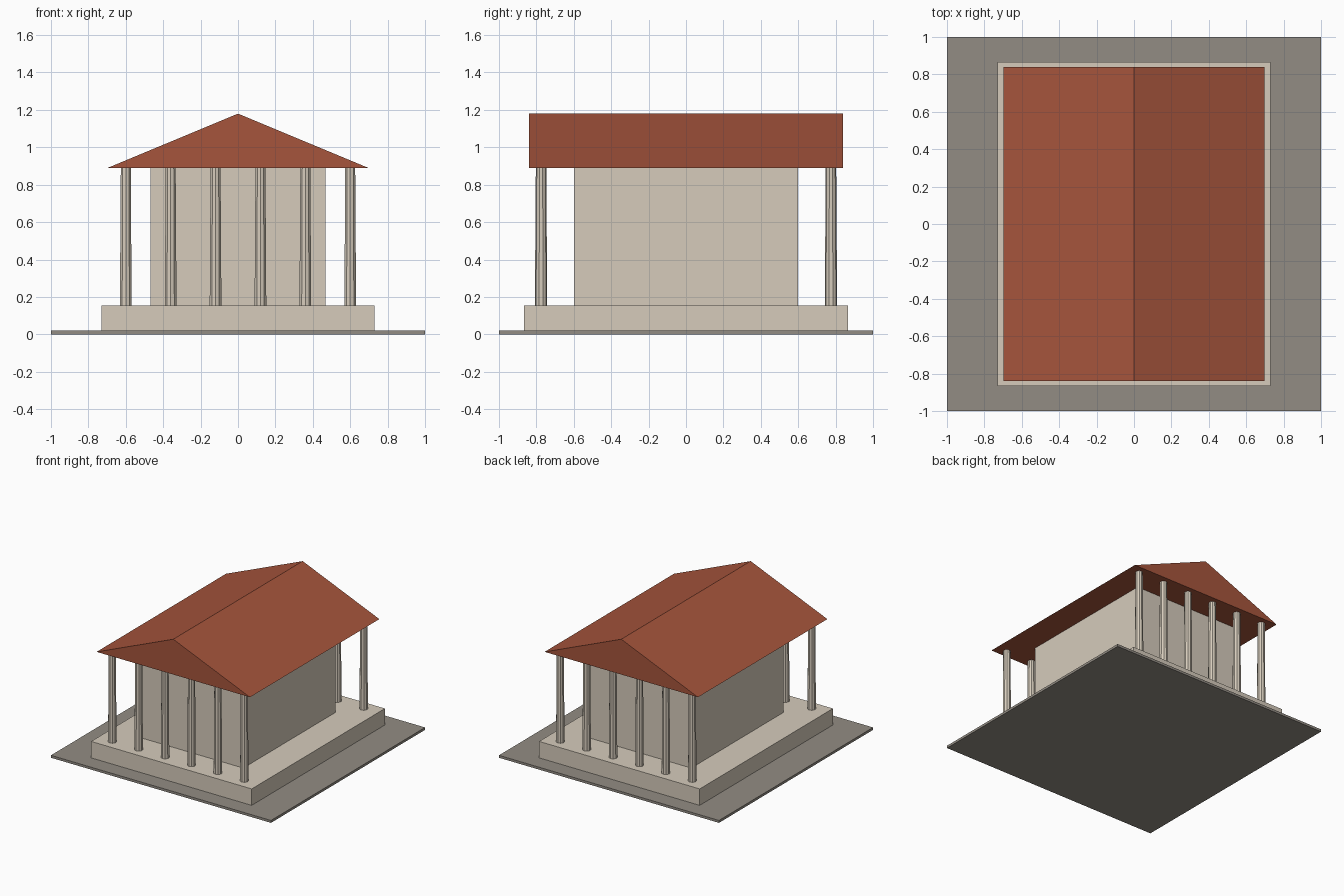
import bpy
import bmesh

cube = bpy.data.objects.get("Cube")
if cube:
    bpy.data.objects.remove(cube, do_unlink=True)


def material(name, color):
    mat = bpy.data.materials.new(name)
    mat.use_nodes = True
    mat.diffuse_color = (*color, 1)
    mat.node_tree.nodes["Principled BSDF"].inputs["Base Color"].default_value = (*color, 1)
    return mat


stone = material("pale stone", (0.67, 0.60, 0.50))
paving = material("grey paving", (0.29, 0.265, 0.23))
tile = material("terracotta tile", (0.38, 0.09, 0.045))


def add_object(name, bm, mat):
    bmesh.ops.recalc_face_normals(bm, faces=bm.faces)
    mesh = bpy.data.meshes.new(name)
    bm.to_mesh(mesh)
    bm.free()
    mesh.materials.append(mat)
    obj = bpy.data.objects.new(name, mesh)
    bpy.context.collection.objects.link(obj)
    return obj


def box(name, half_x, half_y, bottom, top, mat):
    bm = bmesh.new()
    bmesh.ops.create_cube(bm, size=2)
    for v in bm.verts:
        v.co = (v.co.x * half_x, v.co.y * half_y, top if v.co.z > 0 else bottom)
    return add_object(name, bm, mat)


def column(name, x, y, bottom, top):
    bm = bmesh.new()
    bmesh.ops.create_cone(bm, cap_ends=True, segments=10, radius1=0.033,
                          radius2=0.028, depth=top - bottom)
    obj = add_object(name, bm, stone)
    obj.location = (x, y, (top + bottom) / 2)
    return obj


FLOOR, EAVES, RIDGE = 0.155, 0.89, 1.18

# Ground, platform and inner chamber
box("ground_slab", 1, 1, 0, 0.02, paving)
box("platform", 0.73, 0.865, 0.02, FLOOR, stone)
box("chamber", 0.468, 0.6, FLOOR, EAVES, stone)

# Rows of tapered columns at both ends
for end, y in (("front", -0.775), ("back", 0.775)):
    for i in range(6):
        column(f"{end}_column_{i + 1}", -0.6 + 0.24 * i, y, FLOOR, EAVES)

# Gabled roof: a triangle extruded from front to back
bm = bmesh.new()
gable = bm.faces.new([bm.verts.new((x, -0.84, z))
                      for x, z in ((-0.697, EAVES), (0.697, EAVES), (0, RIDGE))])
extruded = bmesh.ops.extrude_face_region(bm, geom=[gable], use_keep_orig=True)
bmesh.ops.translate(bm, vec=(0, 1.68, 0),
                    verts=[g for g in extruded["geom"] if isinstance(g, bmesh.types.BMVert)])
add_object("gabled_roof", bm, tile)
